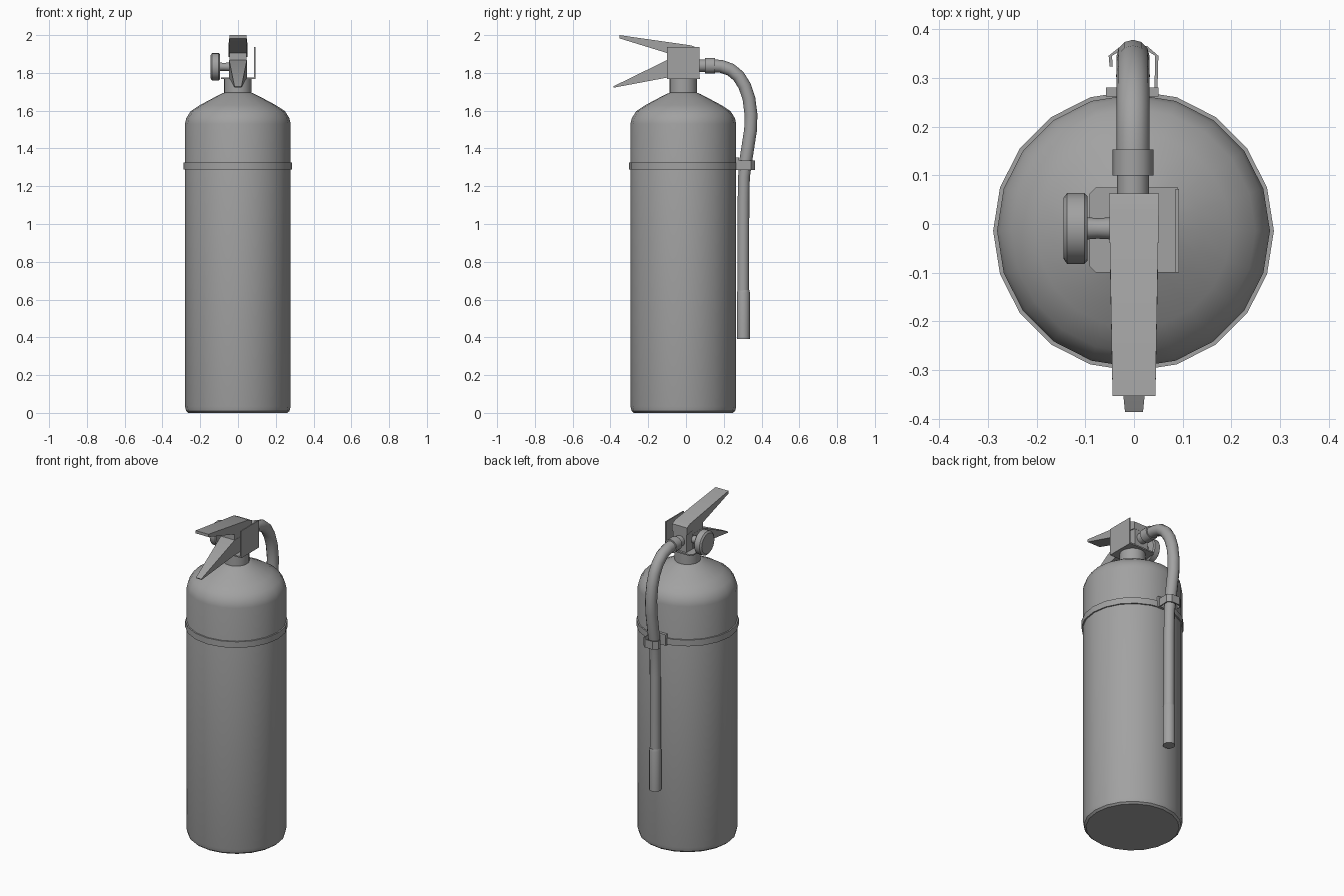
import bpy
import bmesh
from math import pi, radians
from mathutils import Matrix, Vector

cube = bpy.data.objects.get("Cube")
if cube:
    bpy.data.objects.remove(cube, do_unlink=True)

grey = bpy.data.materials.new("Plain grey")
grey.use_nodes = True
COLOUR = (0.36, 0.36, 0.36, 1)
grey.diffuse_color = COLOUR
grey.node_tree.nodes["Principled BSDF"].inputs["Base Color"].default_value = COLOUR


def finish(name, bm):
    """Turn a bmesh into a smooth-by-angle object."""
    bmesh.ops.recalc_face_normals(bm, faces=bm.faces)
    mesh = bpy.data.meshes.new(name)
    bm.to_mesh(mesh)
    bm.free()
    mesh.materials.append(grey)
    obj = bpy.data.objects.new(name, mesh)
    bpy.context.collection.objects.link(obj)
    bpy.ops.object.select_all(action="DESELECT")
    obj.select_set(True)
    bpy.context.view_layer.objects.active = obj
    bpy.ops.object.shade_smooth_by_angle(angle=radians(32))
    return obj


def loft(name, rings):
    """Skin a list of closed rings and cap both ends."""
    bm = bmesh.new()
    loops = [[bm.verts.new(p) for p in ring] for ring in rings]
    n = len(loops[0])
    for a, b in zip(loops, loops[1:]):
        for i in range(n):
            j = (i + 1) % n
            bm.faces.new((a[i], a[j], b[j], b[i]))
    bm.faces.new(loops[0])
    bm.faces.new(loops[-1])
    return finish(name, bm)


def lathe(name, profile, centre, axis="Z", sides=20):
    """Revolve (radius, distance) pairs about an axis through centre."""
    turn = Vector((0, 0, 1)).rotation_difference(
        {"X": Vector((1, 0, 0)), "Y": Vector((0, 1, 0)), "Z": Vector((0, 0, 1))}[axis])
    rings = []
    for r, d in profile:
        rings.append([Vector(centre) + turn @ (Matrix.Rotation(2 * pi * i / sides, 3, "Z")
                      @ Vector((r, 0, d))) for i in range(sides)])
    return loft(name, rings)


def plate(name, outline, z0, z1):
    return loft(name, [[(x, y, z) for x, y in outline] for z in (z0, z1)])


def box(name, x, y, z):
    return plate(name, [(x[0], y[0]), (x[1], y[0]), (x[1], y[1]), (x[0], y[1])], *z)


def lever(name, outline, width):
    """Side outline in (y, z), with a half width that depends on y."""
    return loft(name, [[(s * width(y), y, z) for y, z in outline] for s in (-1, 1)])


# Tank, neck and strap
AXIS = (-0.001, -0.014, 0)
lathe("tank", [(0.262, 0), (0.274, 0.01), (0.28, 0.035), (0.28, 1.53), (0.273, 1.56),
               (0.25, 1.597), (0.2, 1.63), (0.14, 1.662), (0.09, 1.688), (0.073, 1.695)], AXIS)
lathe("neck", [(0.073, 1.68), (0.073, 1.772)], AXIS)
lathe("strap", [(0.278, 1.288), (0.288, 1.288), (0.288, 1.326), (0.278, 1.326)], AXIS)

# Valve head with its base and side guard
plate("valve_base", [(-0.078, -0.1), (0.09, -0.1), (0.09, 0.075), (-0.078, 0.075),
                     (-0.091, 0.062), (-0.091, -0.087)], 1.768, 1.776)
box("side_guard", (0.085, 0.092), (-0.1, 0.072), (1.768, 1.936))
box("valve_body", (-0.046, 0.046), (-0.1, 0.062), (1.774, 1.925))

# Squeeze lever above, carrying handle below
lever("squeeze_lever", [(-0.353, 2.0), (0.03, 1.945), (0.063, 1.93), (0.063, 1.885),
                        (-0.1, 1.905), (-0.353, 1.983)], lambda y: 0.051 + 0.02 * min(y, 0))
lever("carry_handle", [(-0.386, 1.728), (-0.1, 1.868), (0.0, 1.868), (0.0, 1.775),
                       (-0.1, 1.775), (-0.382, 1.722)],
      lambda y: 0.047 if y > -0.1 else 0.047 + 0.1 * (y + 0.1))

# Pressure gauge on the right side
GAUGE = (0, -0.009, 1.832)
lathe("gauge", [(0.062, -0.145), (0.073, -0.137), (0.073, -0.102), (0.066, -0.095)], GAUGE, "X")
lathe("gauge_stem", [(0.023, -0.1), (0.021, -0.075), (0.023, -0.04)], GAUGE, "X", 12)

# Hose with fitting and nozzle
HOSE_X = -0.002
OUTLET = (HOSE_X, 0, 1.838)
lathe("outlet", [(0.033, 0.05), (0.033, 0.11)], OUTLET, "Y", 12)
lathe("hose_fitting", [(0.042, 0.1), (0.042, 0.153)], OUTLET, "Y", 12)

path = [Vector((HOSE_X, y, z)) for y, z in (
    (0.13, 1.838), (0.185, 1.835), (0.235, 1.818), (0.278, 1.783), (0.311, 1.73),
    (0.333, 1.665), (0.344, 1.58), (0.342, 1.5), (0.318, 1.345), (0.307, 1.25),
    (0.304, 1.1), (0.303, 0.63))]
rings = []
for i, p in enumerate(path):
    ahead = (path[min(i + 1, len(path) - 1)] - path[max(i - 1, 0)]).normalized()
    across = Vector((1, 0, 0))
    up = ahead.cross(across)
    radius = 0.034 if p.z > 1.3 else 0.031
    rings.append([p + Matrix.Rotation(2 * pi * k / 12, 3, ahead) @ up * radius for k in range(12)])
loft("hose", rings)
lathe("nozzle", [(0.031, 0.65), (0.035, 0.635), (0.035, 0.39)], (HOSE_X, 0.304, 0), sides=12)

# Hose clip: mounting tab and open hook
box("clip_tab", (-0.057, 0.05), (0.262, 0.28), (1.285, 1.352))
outer = [(0.048, 0.27), (0.05, 0.345), (0.027, 0.365), (-0.027, 0.365), (-0.052, 0.345), (-0.05, 0.323)]
inner = [(x * 0.87, y - (0.007 if y > 0.35 else 0)) for x, y in reversed(outer)]
plate("clip_hook", outer + inner, 1.285, 1.335)
